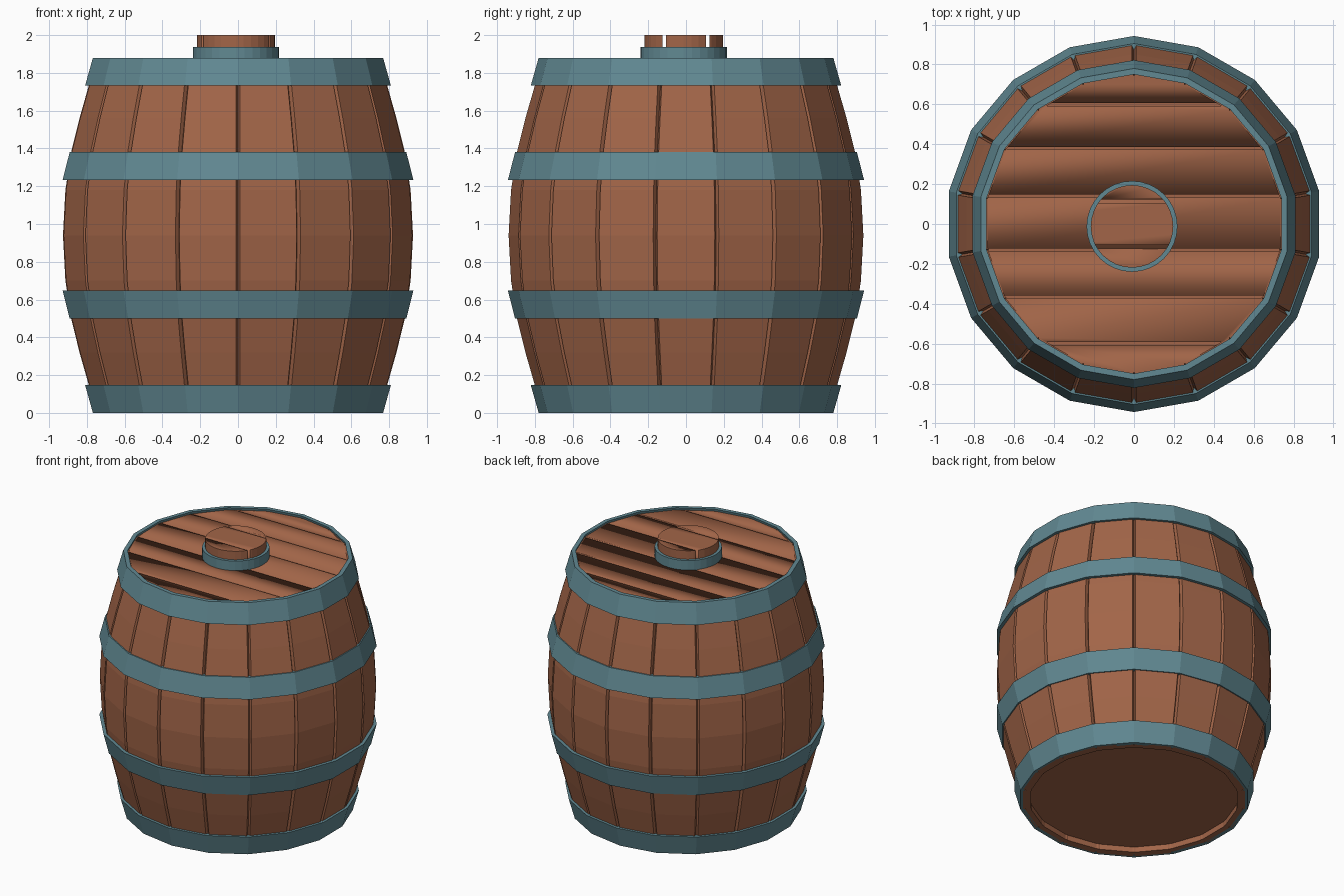
import bpy, bmesh, math
from mathutils import Vector

if "Cube" in bpy.data.objects:
    bpy.data.objects.remove(bpy.data.objects["Cube"])

SIDES = 18
STEP = 2 * math.pi / SIDES
START = math.pi / 2          # a corner (stave seam) lies on the y axis


def material(name, rgb):
    m = bpy.data.materials.new(name)
    m.diffuse_color = (*rgb, 1)
    m.use_nodes = True
    m.node_tree.nodes["Principled BSDF"].inputs["Base Color"].default_value = m.diffuse_color
    return m


WOOD = material("wood", (0.36, 0.13, 0.065))
METAL = material("metal", (0.12, 0.25, 0.29))


def finish(bm, name, mat):
    bmesh.ops.recalc_face_normals(bm, faces=bm.faces)
    me = bpy.data.meshes.new(name)
    bm.to_mesh(me)
    bm.free()
    me.materials.append(mat)
    ob = bpy.data.objects.new(name, me)
    bpy.context.collection.objects.link(ob)
    return ob


def polygon(n, r, z, cx=0, cy=0):
    return [Vector((cx + r * math.cos(START + 2 * math.pi * i / n),
                    cy + r * math.sin(START + 2 * math.pi * i / n), z)) for i in range(n)]


def bridge(bm, a, b):
    for i in range(len(a)):
        j = (i + 1) % len(a)
        bm.faces.new((a[i], a[j], b[j], b[i]))


def grooved(r, z, gap=0.011, depth=0.025):
    """Polygon cross-section with a V groove at every stave seam."""
    pts = []
    corners = polygon(SIDES, r, z)
    for i, a in enumerate(corners):
        b = corners[(i + 1) % SIDES]
        t = (b - a).normalized() * gap
        pts += [Vector((a.x * (1 - depth / r), a.y * (1 - depth / r), z)), a + t, b - t]
    return pts


def band(name, profile, n=SIDES, cx=0, cy=0):
    """Closed ring swept from (radius, z) points."""
    bm = bmesh.new()
    rings = [[bm.verts.new(p) for p in polygon(n, r, z, cx, cy)] for r, z in profile]
    for k in range(len(rings)):
        bridge(bm, rings[k], rings[(k + 1) % len(rings)])
    return finish(bm, name, METAL)


def plank_disc(name, n, r, z0, z1, cuts, gap, cx=0, cy=0):
    """Prism sliced into planks running along x, rounded in shading only."""
    out = bmesh.new()
    limits = [-2] + cuts + [2]
    for lo, hi in zip(limits, limits[1:]):
        bm = bmesh.new()
        low = [bm.verts.new(p) for p in polygon(n, r, z0, cx, cy)]
        top = [bm.verts.new(p) for p in polygon(n, r, z1, cx, cy)]
        bridge(bm, low, top)
        bm.faces.new(top)
        bm.faces.new(low)
        for y, s in ((lo + gap / 2, -1), (hi - gap / 2, 1)):
            cut = bmesh.ops.bisect_plane(bm, geom=bm.verts[:] + bm.edges[:] + bm.faces[:],
                                         plane_co=(0, y, 0), plane_no=(0, s, 0), clear_outer=True)
            edges = [e for e in cut["geom_cut"] if isinstance(e, bmesh.types.BMEdge)]
            if edges:
                bmesh.ops.holes_fill(bm, edges=edges, sides=0)
        tmp = bpy.data.meshes.new("plank_tmp")
        bm.to_mesh(tmp)
        bm.free()
        out.from_mesh(tmp)
        bpy.data.meshes.remove(tmp)
    bmesh.ops.recalc_face_normals(out, faces=out.faces)
    for f in out.faces:
        f.smooth = True
    for e in out.edges:
        if any(abs(f.normal.x) > 0.03 for f in e.link_faces):
            e.smooth = False
    return finish(out, name, WOOD)


# Bulging stave body, recessed at the bottom, shallow shelf at the top
outer = [(0.765, 0), (0.803, 0.15), (0.852, 0.32), (0.897, 0.5), (0.928, 0.7), (0.941, 0.94)]
outer += [(r, 1.88 - z) for r, z in reversed(outer[1:-1])] + [(0.767, 1.862)]
bm = bmesh.new()
rings = [[bm.verts.new(p) for p in grooved(r, z)] for r, z in outer]
foot_in, foot_up = [[bm.verts.new(p) for p in grooved(0.71, z, depth=0.004)] for z in (0, 0.04)]
chain = [foot_up, foot_in] + rings
for a, b in zip(chain, chain[1:]):
    bridge(bm, a, b)
bm.faces.new(foot_up)
lip, lid_floor = [[bm.verts.new(p) for p in grooved(0.743, z, depth=0.004)] for z in (1.862, 1.83)]
bridge(bm, rings[-1], lip)
bridge(bm, lip, lid_floor)
bm.faces.new(lid_floor)
finish(bm, "staves", WOOD)

# Four hoops, mirrored about mid height
for label, z0, r0, z1, r1 in (("end", 0, 0.78, 0.148, 0.822), ("belly", 0.5, 0.905, 0.648, 0.943)):
    for side in ("lower", "upper"):
        f = (lambda z: z) if side == "lower" else (lambda z: 1.88 - z)
        t = 0.03
        band(f"{side}_{label}_hoop", [(r0, f(z0)), (r1, f(z1)), (r1 - t, f(z1)), (r0 - t, f(z0))])

# Planked lid
plank_disc("lid_planks", SIDES, 0.745, 1.825, 1.866,
           [-0.6, -0.365, -0.13, 0.14, 0.38, 0.6], 0.014)

# Bung with its metal collar
plank_disc("bung", 32, 0.207, 1.85, 2.0, [-0.115, 0.115], 0.018, -0.01, -0.012)
band("bung_collar", [(0.228, 1.85), (0.228, 1.937), (0.206, 1.937), (0.206, 1.85)], 32, -0.01, -0.012)
